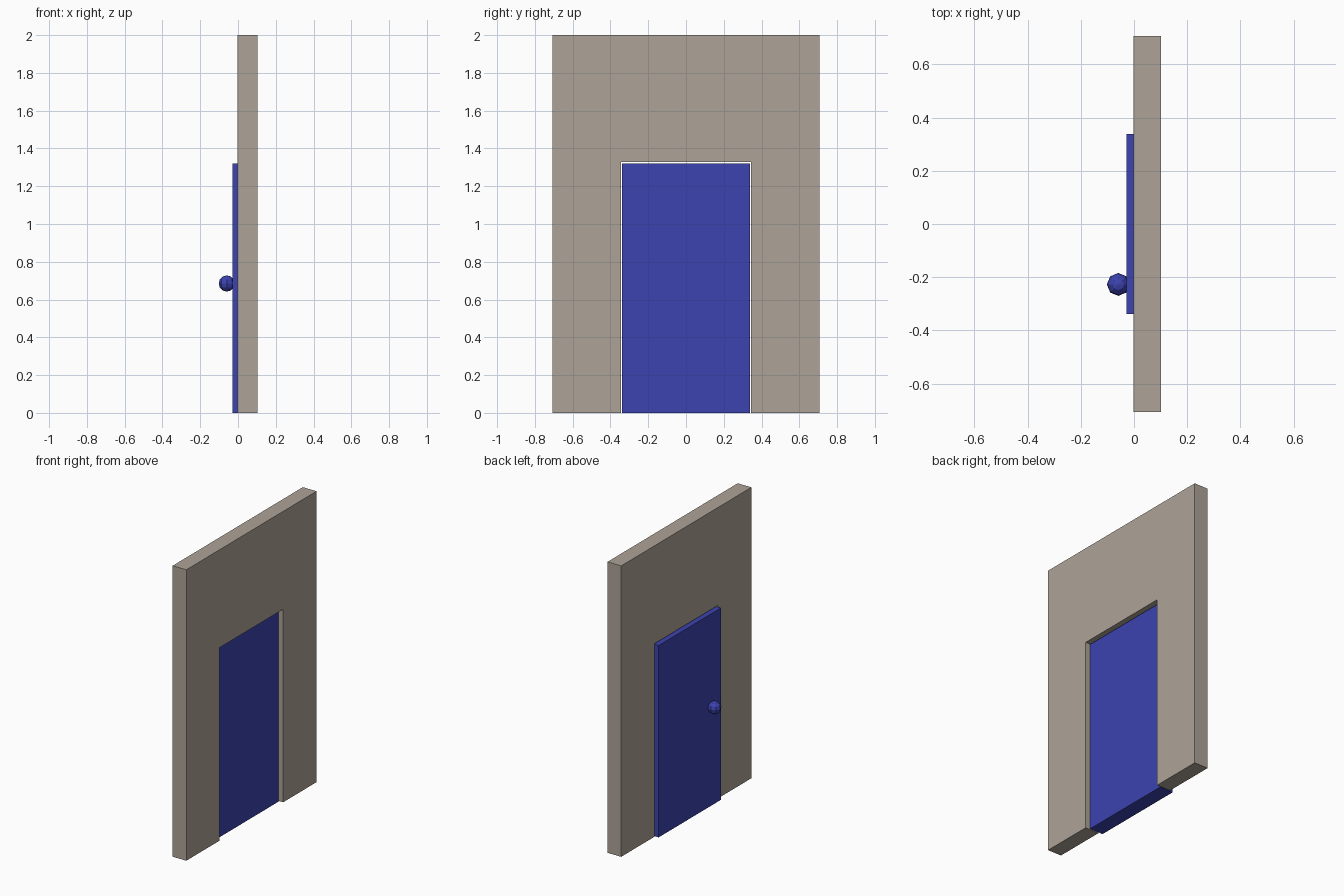
import bpy, bmesh
from mathutils import Matrix

if "Cube" in bpy.data.objects:
    bpy.data.objects.remove(bpy.data.objects["Cube"])


def material(name, color):
    mat = bpy.data.materials.new(name)
    mat.diffuse_color = color
    mat.use_nodes = True
    mat.node_tree.nodes["Principled BSDF"].inputs["Base Color"].default_value = mat.diffuse_color
    return mat


def finish(name, bm, mat):
    bmesh.ops.recalc_face_normals(bm, faces=bm.faces)
    mesh = bpy.data.meshes.new(name)
    bm.to_mesh(mesh)
    bm.free()
    mesh.materials.append(mat)
    obj = bpy.data.objects.new(name, mesh)
    bpy.context.collection.objects.link(obj)
    return obj


def slab(name, profile, x0, x1, mat):
    """Extrude a (y, z) outline along x."""
    bm = bmesh.new()
    face = bm.faces.new([bm.verts.new((x0, y, z)) for y, z in profile])
    out = bmesh.ops.extrude_face_region(bm, geom=[face])
    verts = [g for g in out["geom"] if isinstance(g, bmesh.types.BMVert)]
    bmesh.ops.translate(bm, verts=verts, vec=(x1 - x0, 0, 0))
    return finish(name, bm, mat)


stone = material("wall_beige", (0.42, 0.37, 0.31, 1))
blue = material("door_blue", (0.045, 0.055, 0.43, 1))

# Wall with a doorway open at the floor
half = [(0.345, 0), (0.345, 1.327)]
outer = [(0.707, 2), (0.707, 0)]
right = outer[::-1]
wall_outline = (right + [(-y, z) for y, z in outer]
                + [(-y, z) for y, z in half] + half[::-1])
slab("wall", wall_outline, -0.002, 0.102, stone)

# Door leaf, set slightly proud of the back of the doorway
slab("door", [(-0.338, 0), (0.338, 0), (0.338, 1.319), (-0.338, 1.319)],
     -0.029, 0.073, blue)

# Low-poly knob
bm = bmesh.new()
bmesh.ops.create_uvsphere(bm, u_segments=8, v_segments=6, radius=0.043,
                          matrix=Matrix.Translation((-0.059, -0.227, 0.685)))
finish("door_knob", bm, blue)
